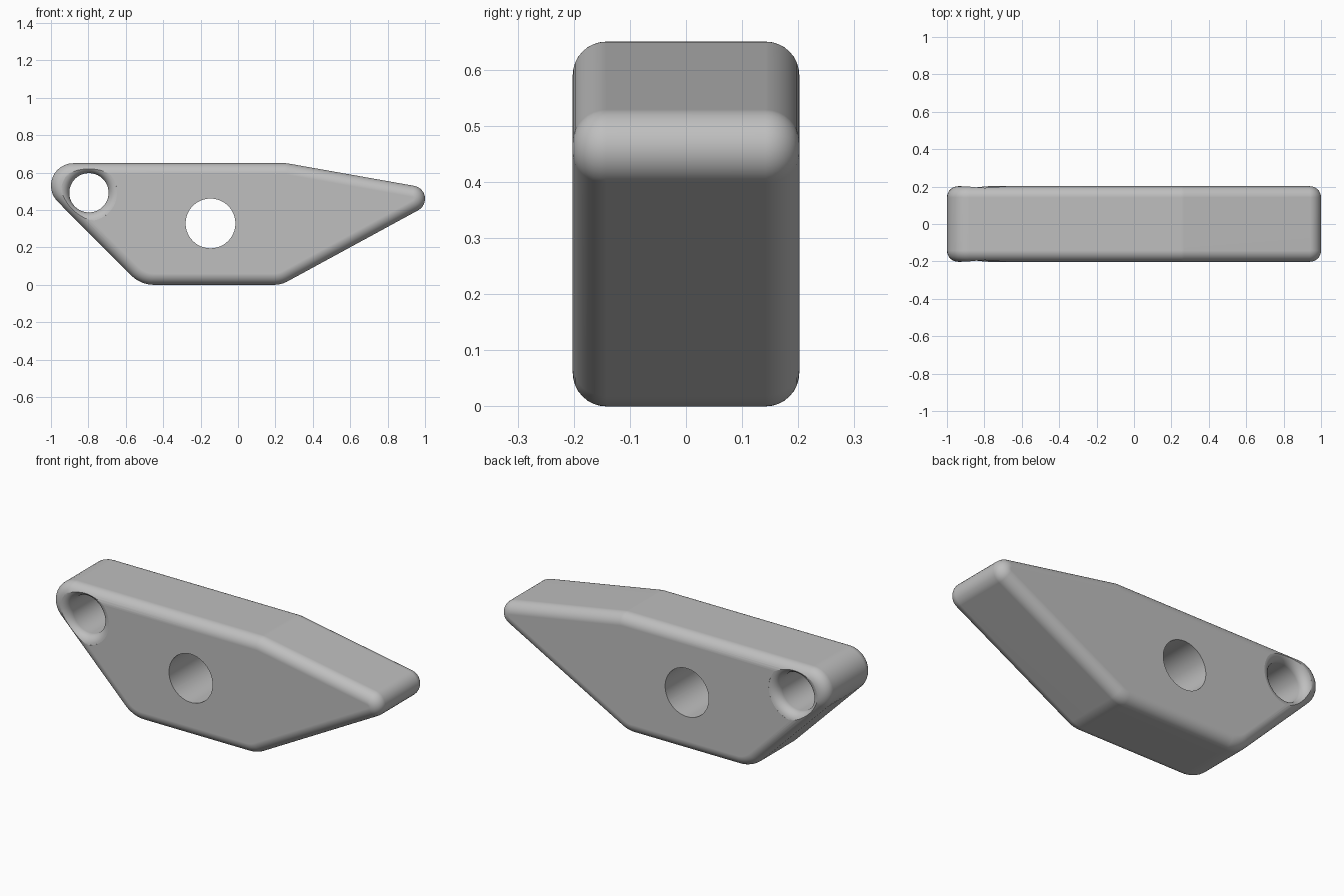
import bpy, bmesh
from math import sin, cos, pi, acos, atan2, hypot

cube = bpy.data.objects.get("Cube")
if cube:
    bpy.data.objects.remove(cube)

HALF = 0.202    # half thickness
RIM = 0.06      # rounded rim radius
# Corner circles of the outline, counter-clockwise: x, z, radius
CORNERS = [(-0.88, 0.53, 0.12), (-0.45, 0.17, 0.17), (0.193, 0.15, 0.15),
           (0.93, 0.46, 0.07), (0.251, 0.55, 0.1)]

grey = bpy.data.materials.new("plain grey")
grey.use_nodes = True
grey.diffuse_color = (0.52, 0.52, 0.52, 1)
grey.node_tree.nodes["Principled BSDF"].inputs["Base Color"].default_value = grey.diffuse_color


def tangent_angle(a, b):
    """Direction of the outward normal on the line touching both circles."""
    dx, dz = b[0] - a[0], b[1] - a[1]
    return atan2(dz, dx) - acos((a[2] - b[2]) / hypot(dx, dz))


def outline(inset, steps=12):
    """Rounded polygon, moved inward by the inset."""
    points = []
    for i, c in enumerate(CORNERS):
        start = tangent_angle(CORNERS[i - 1], c)
        sweep = (tangent_angle(c, CORNERS[(i + 1) % len(CORNERS)]) - start) % (2 * pi)
        for k in range(steps + 1):
            a = start + sweep * k / steps
            r = c[2] - inset
            points.append((c[0] + r * cos(a), c[1] + r * sin(a)))
    return points


def loft(name, rings):
    """Solid through (y, points) rings with capped ends."""
    bm = bmesh.new()
    loops = [[bm.verts.new((x, y, z)) for x, z in pts] for y, pts in rings]
    for a, b in zip(loops, loops[1:]):
        for i in range(len(a)):
            bm.faces.new((a[i - 1], a[i], b[i], b[i - 1]))
    bm.faces.new(loops[0])
    bm.faces.new(loops[-1])
    bmesh.ops.recalc_face_normals(bm, faces=bm.faces)
    mesh = bpy.data.meshes.new(name)
    bm.to_mesh(mesh)
    bm.free()
    mesh.materials.append(grey)
    ob = bpy.data.objects.new(name, mesh)
    bpy.context.collection.objects.link(ob)
    return ob


def circle(x, z, r, n=64):
    return [(x + r * cos(2 * pi * i / n), z + r * sin(2 * pi * i / n)) for i in range(n)]


# Body: outline lofted through a quarter-round rim on both sides
quarter = [pi / 2 * k / 8 for k in range(9)]
half_rings = [(HALF - RIM + RIM * sin(a), outline(RIM - RIM * cos(a))) for a in quarter]
body = loft("drilled_body", [(-y, p) for y, p in reversed(half_rings)] + half_rings)

# Centre hole: straight bore
bore = loft("centre_bore_cutter", [(y, circle(-0.147, 0.328, 0.133)) for y in (-0.3, 0.3)])

# End hole: bore with a rounded lip at both mouths
LIP = 0.05
R = 0.105
profile = [(HALF - LIP + LIP * sin(a * 0.94), R + LIP - LIP * cos(a * 0.94)) for a in quarter]
profile.append((HALF + 0.03, R + LIP))
end_rings = [(y, circle(-0.797, 0.492, r)) for y, r in profile]
lipped = loft("end_hole_cutter", [(-y, p) for y, p in reversed(end_rings)] + end_rings)

# Cut the holes
for cutter in (bore, lipped):
    mod = body.modifiers.new(cutter.name, 'BOOLEAN')
    mod.operation = 'DIFFERENCE'
    mod.solver = 'EXACT'
    mod.object = cutter
bpy.context.view_layer.objects.active = body
for ob in bpy.context.selected_objects:
    ob.select_set(False)
body.select_set(True)
for mod in list(body.modifiers):
    bpy.ops.object.modifier_apply(modifier=mod.name)
for cutter in (bore, lipped):
    bpy.data.objects.remove(cutter)

# Smooth shading with flat sides kept flat
bpy.ops.object.shade_smooth_by_angle(angle=pi / 6)
weighted = body.modifiers.new("face weighted shading", 'WEIGHTED_NORMAL')
weighted.keep_sharp = True
